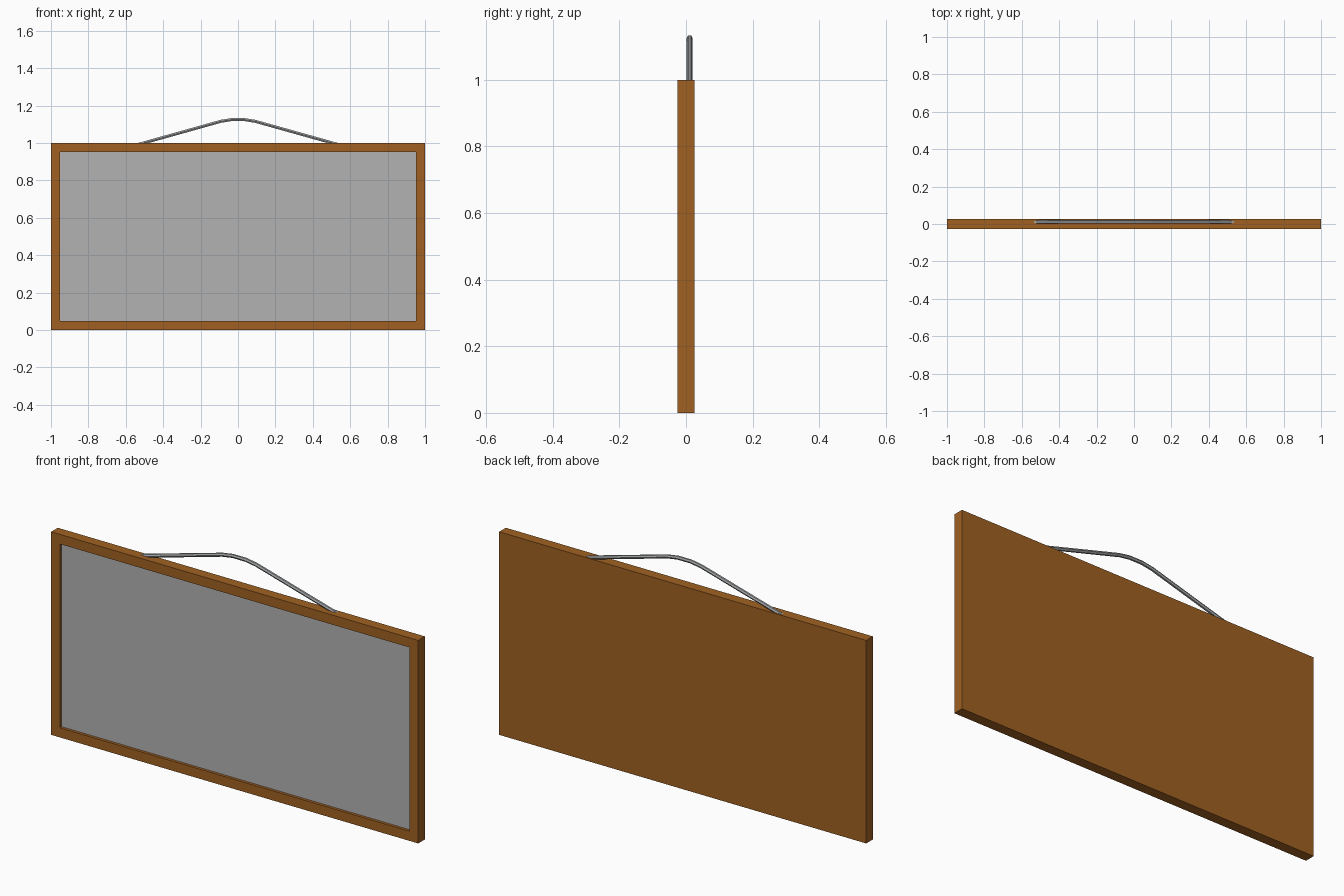
import bpy, bmesh, math
from mathutils import Vector

if "Cube" in bpy.data.objects:
    bpy.data.objects.remove(bpy.data.objects["Cube"])


def material(name, rgb):
    m = bpy.data.materials.new(name)
    m.diffuse_color = (*rgb, 1.0)
    m.use_nodes = True
    m.node_tree.nodes["Principled BSDF"].inputs["Base Color"].default_value = m.diffuse_color
    return m


def finish(name, bm, mats):
    bmesh.ops.recalc_face_normals(bm, faces=bm.faces)
    me = bpy.data.meshes.new(name)
    bm.to_mesh(me)
    bm.free()
    for m in mats:
        me.materials.append(m)
    ob = bpy.data.objects.new(name, me)
    bpy.context.collection.objects.link(ob)
    return ob


wood = material("brown_wood", (0.352, 0.120, 0.016))
grey = material("grey_panel", (0.445, 0.445, 0.445))
wire = material("wire_grey", (0.37, 0.38, 0.39))

# Wooden board with a recessed grey panel in the front face
HALF_T, BORDER, RECESS = 0.026, 0.067, 0.014
bm = bmesh.new()
bmesh.ops.create_cube(bm, size=1)
bmesh.ops.scale(bm, vec=(2, 2 * HALF_T, 1), verts=bm.verts)
bmesh.ops.translate(bm, vec=(0, 0, 0.5), verts=bm.verts)
bm.normal_update()
front = min(bm.faces, key=lambda f: f.calc_center_median().y)
bmesh.ops.inset_region(bm, faces=[front], thickness=BORDER)
ext = bmesh.ops.extrude_discrete_faces(bm, faces=[front])
panel = ext["faces"][0]
bmesh.ops.translate(bm, vec=(0, RECESS, 0), verts=panel.verts)
panel.material_index = 1
finish("framed_board", bm, [wood, grey])

# Hanging wire: six-sided tube along a mirrored path, ends sunk in the board
Y, R, SIDES = 0.011, 0.0092, 6
half = [(0.535, 0.992), (0.092, 1.116), (0.035, 1.125)]
path = [Vector((-x, Y, z)) for x, z in half] + [Vector((x, Y, z)) for x, z in reversed(half)]
bm = bmesh.new()
rings = []
for i, p in enumerate(path):
    a, b = path[max(i - 1, 0)], path[min(i + 1, len(path) - 1)]
    t = (b - a).normalized()
    up = Vector((-t.z, 0, t.x))
    ring = []
    for k in range(SIDES):
        ang = 2 * math.pi * k / SIDES
        ring.append(bm.verts.new(p + R * (math.cos(ang) * Vector((0, 1, 0)) + math.sin(ang) * up)))
    rings.append(ring)
for r0, r1 in zip(rings, rings[1:]):
    for k in range(SIDES):
        n = (k + 1) % SIDES
        bm.faces.new((r0[k], r0[n], r1[n], r1[k]))
bm.faces.new(rings[0])
bm.faces.new(rings[-1])
finish("hanging_wire", bm, [wire])
